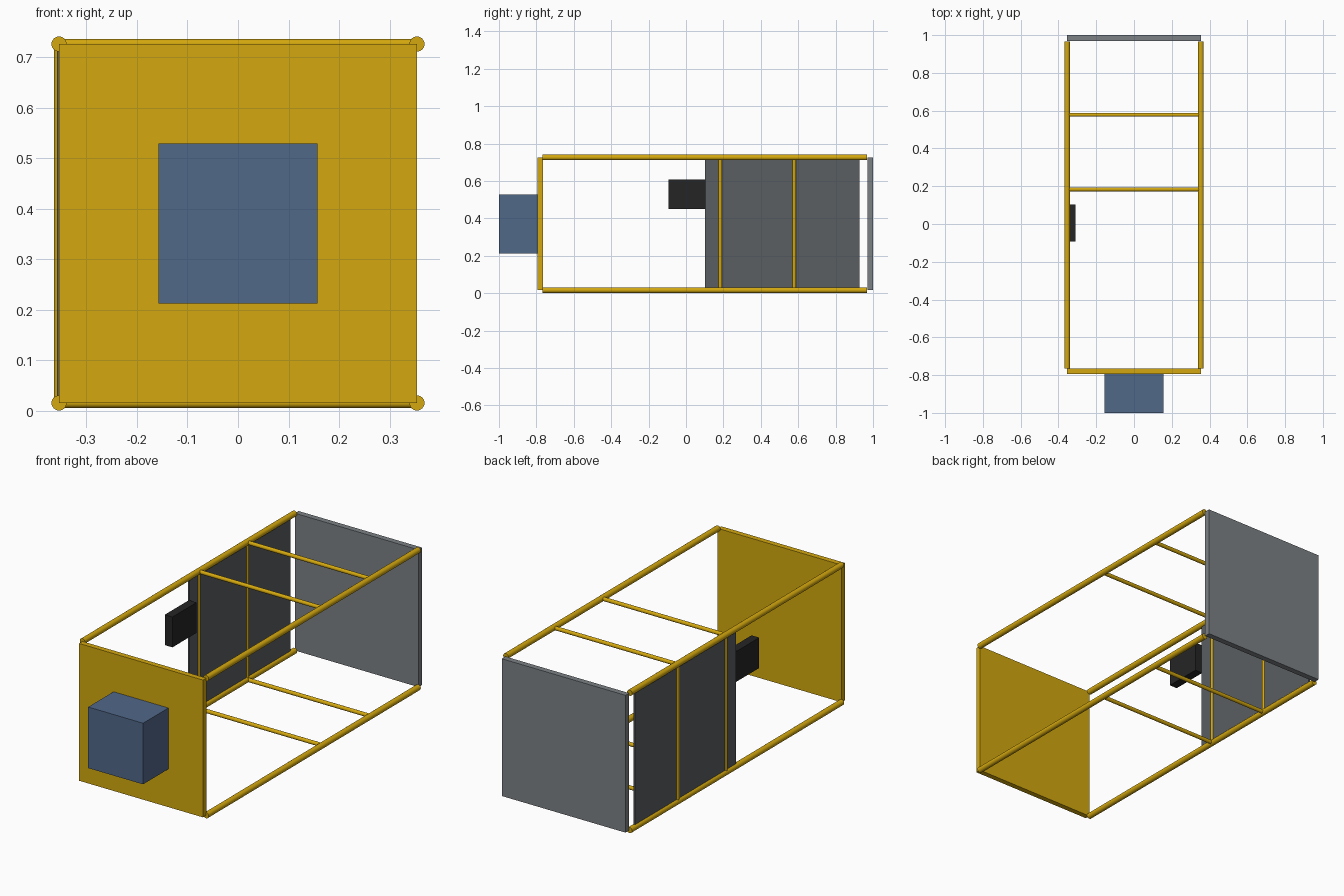
import bpy
import math
from mathutils import Vector

if "Cube" in bpy.data.objects:
    bpy.data.objects.remove(bpy.data.objects["Cube"])


def material(name, srgb):
    lin = [((c / 255 + 0.055) / 1.055) ** 2.4 for c in srgb]
    m = bpy.data.materials.new(name)
    m.diffuse_color = (*lin, 1)
    m.use_nodes = True
    m.node_tree.nodes["Principled BSDF"].inputs["Base Color"].default_value = m.diffuse_color
    return m


YELLOW = material("safety yellow", (212, 168, 14))
GREY = material("steel grey", (124, 129, 133))
DARK = material("dark panel grey", (91, 94, 97))
BLUE = material("slate blue", (81, 104, 137))
BLACK = material("black", (37, 37, 37))


def box(name, lo, hi, mat):
    lo, hi = Vector(lo), Vector(hi)
    bpy.ops.mesh.primitive_cube_add(size=1, location=(lo + hi) / 2)
    o = bpy.context.object
    o.name = name
    o.scale = hi - lo
    bpy.ops.object.transform_apply(location=False, rotation=False, scale=True)
    o.data.materials.append(mat)


def tube(name, a, b, r):
    a, b = Vector(a), Vector(b)
    d = b - a
    bpy.ops.mesh.primitive_cylinder_add(
        vertices=24, radius=r, depth=d.length, location=(a + b) / 2,
        rotation=d.to_track_quat('Z', 'Y').to_euler())
    o = bpy.context.object
    o.name = name
    o.data.materials.append(YELLOW)
    bpy.ops.object.shade_smooth_by_angle(angle=math.radians(40))


W = 0.354              # half width of the frame
Z0, Z1 = 0.016, 0.726  # heights of the lower and upper rails

# End plates and the motor box on the front
box("front_plate", (-W, -0.793, Z0), (W, -0.765, Z1), YELLOW)
box("back_plate", (-W, 0.97, Z0), (W, 1.0, Z1), GREY)
box("front_housing", (-0.157, -1.0, 0.213), (0.157, -0.793, 0.529), BLUE)

# Four long rails
for zn, z in (("lower", Z0), ("upper", Z1)):
    for sn, x in (("left", -W), ("right", W)):
        tube(f"{zn}_{sn}_rail", (x, -0.766, z), (x, 0.967, z), 0.015)

# Cross bars above and below, uprights on the left side only
for n, y in (("middle", 0.183), ("rear", 0.578)):
    tube(n + "_lower_crossbar", (-W, y, Z0), (W, y, Z0), 0.01)
    tube(n + "_upper_crossbar", (-W, y, Z1), (W, y, Z1), 0.01)
    tube(n + "_left_upright", (-W, y, Z0), (-W, y, Z1), 0.01)

# Left side panel and control box
box("left_side_panel", (-W - 0.004, 0.102, Z0), (-W + 0.004, 0.928, Z1), DARK)
box("control_box", (-W, -0.093, 0.45), (-0.31, 0.104, 0.607), BLACK)
